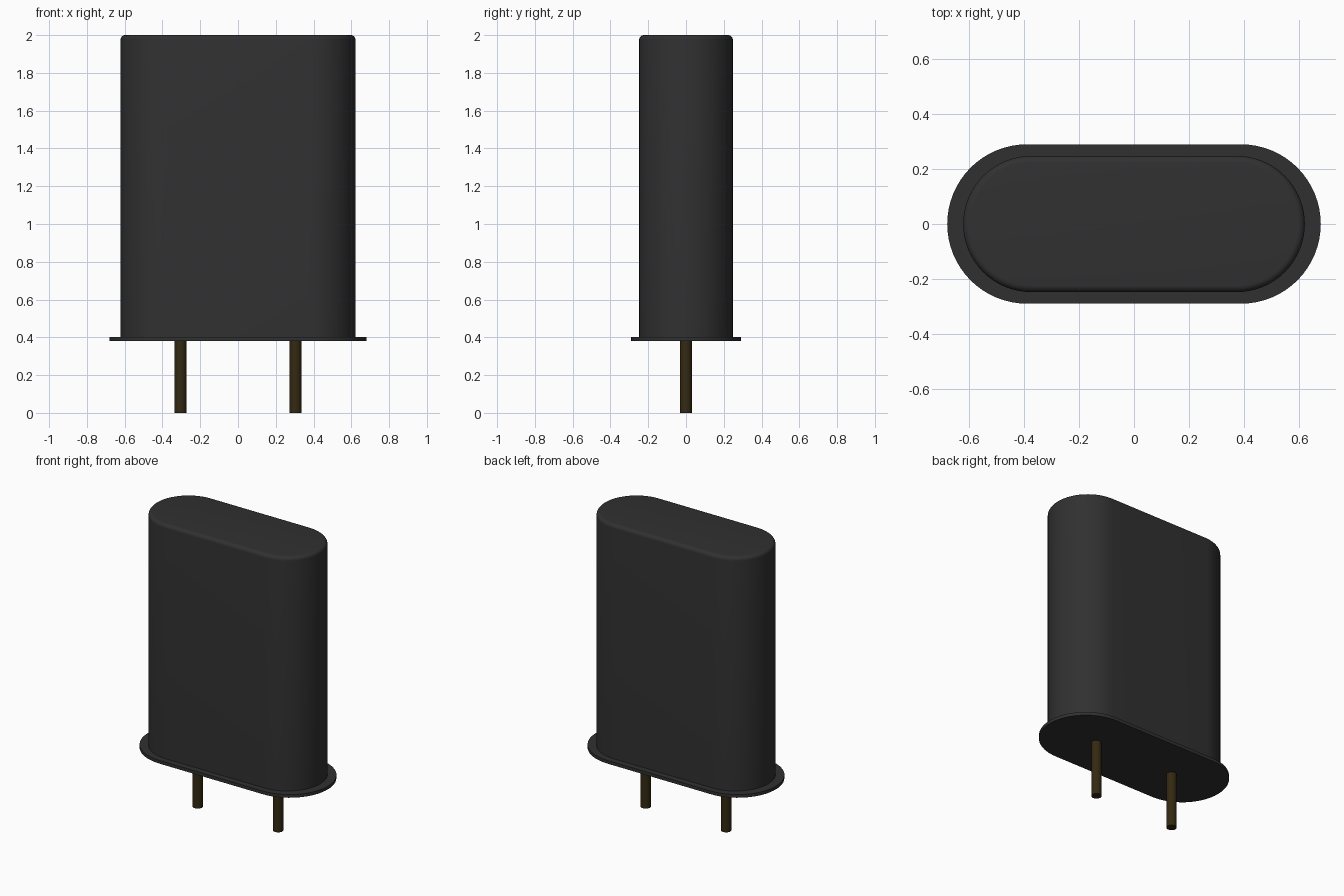
import bpy, math

if "Cube" in bpy.data.objects:
    bpy.data.objects.remove(bpy.data.objects["Cube"])


def material(name, rgb):
    m = bpy.data.materials.new(name)
    m.diffuse_color = (*rgb, 1)
    m.use_nodes = True
    m.node_tree.nodes["Principled BSDF"].inputs["Base Color"].default_value = m.diffuse_color
    return m


CASE = material("dark_grey", (0.03, 0.03, 0.03))
PIN = material("dark_bronze", (0.034, 0.022, 0.006))


def finish(obj, mat):
    obj.data.materials.append(mat)
    bpy.ops.object.select_all(action='DESELECT')
    obj.select_set(True)
    bpy.context.view_layer.objects.active = obj
    bpy.ops.object.shade_smooth_by_angle(angle=math.radians(32))


def stadium(half_x, r, inset=0.0, n=32):
    """Outline with semicircular ends, shrunk by inset."""
    pts = []
    for side, start in ((1, -math.pi / 2), (-1, math.pi / 2)):
        for i in range(n + 1):
            a = start + math.pi * i / n
            pts.append((side * (half_x - r) + (r - inset) * math.cos(a),
                        (r - inset) * math.sin(a)))
    return pts


def loft(name, half_x, r, levels, mat):
    """Stack stadium rings given as (z, inset) and cap both ends."""
    verts, faces = [], []
    for z, inset in levels:
        ring = stadium(half_x, r, inset)
        verts += [(x, y, z) for x, y in ring]
    n = len(ring)
    for k in range(len(levels) - 1):
        for i in range(n):
            j = (i + 1) % n
            faces.append((k * n + i, k * n + j, (k + 1) * n + j, (k + 1) * n + i))
    faces.append(tuple(reversed(range(n))))
    faces.append(tuple(range((len(levels) - 1) * n, len(levels) * n)))
    mesh = bpy.data.meshes.new(name)
    mesh.from_pydata(verts, [], faces)
    obj = bpy.data.objects.new(name, mesh)
    bpy.context.collection.objects.link(obj)
    finish(obj, mat)


# Case with a rounded top edge
R = 0.025
top = [(2 - R + R * math.sin(a), R * (1 - math.cos(a)))
       for a in (math.pi / 2 * i / 6 for i in range(7))]
loft("case", 0.622, 0.248, [(0.40, 0)] + top, CASE)

# Base flange
loft("base_flange", 0.68, 0.29, [(0.38, 0), (0.402, 0)], CASE)

# Two pins
for name, x in (("left_pin", -0.304), ("right_pin", 0.304)):
    bpy.ops.mesh.primitive_cylinder_add(vertices=32, radius=0.032, depth=0.385,
                                        location=(x, 0, 0.1925))
    pin = bpy.context.object
    pin.name = name
    finish(pin, PIN)
